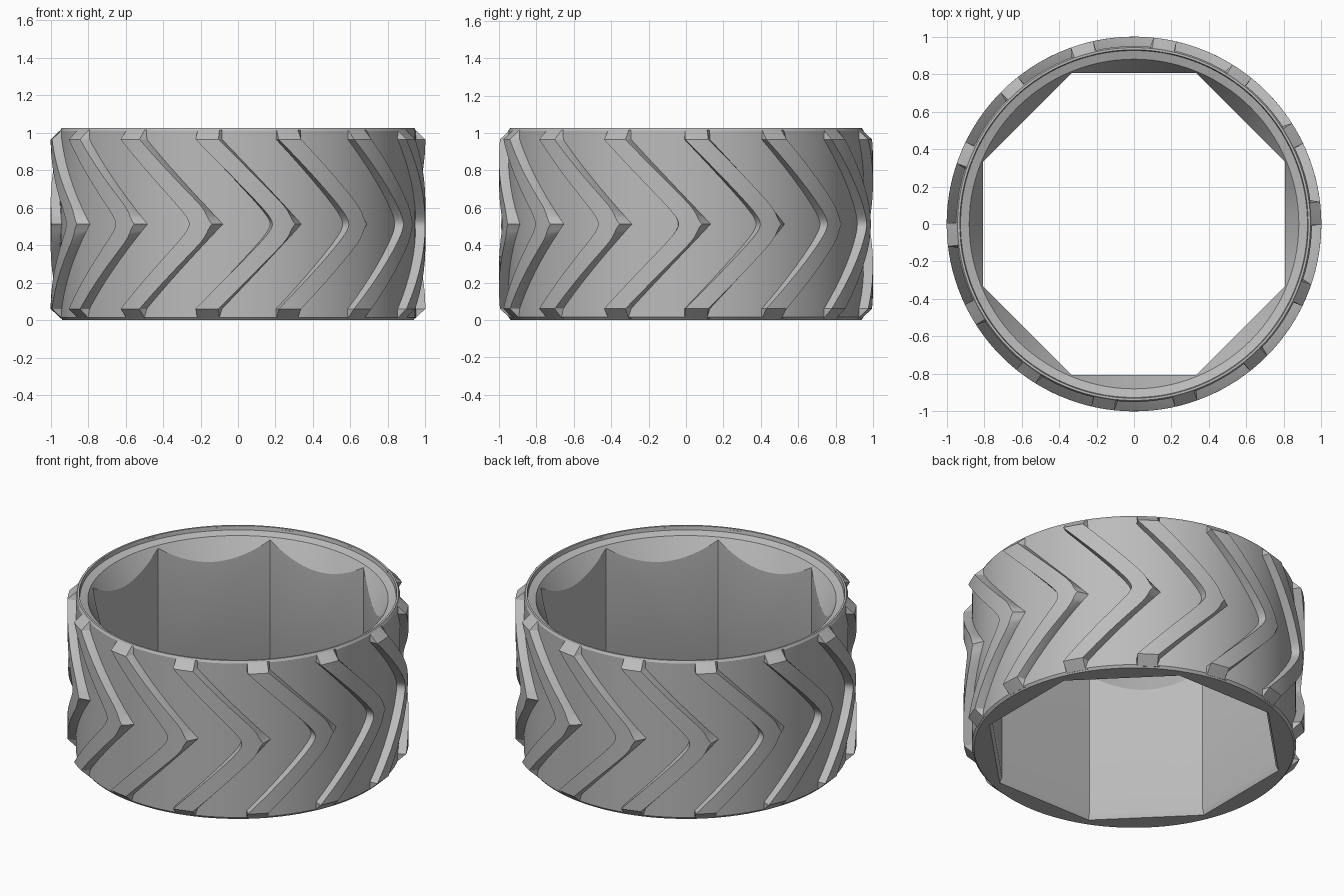
import bpy, bmesh, math

if "Cube" in bpy.data.objects:
    bpy.data.objects.remove(bpy.data.objects["Cube"])

H = 1.025            # tyre height
MID = H / 2
LUGS = 14
SEG = 112

grey = bpy.data.materials.new("rubber_grey")
grey.diffuse_color = (0.5, 0.5, 0.5, 1)
grey.use_nodes = True
grey.node_tree.nodes["Principled BSDF"].inputs["Base Color"].default_value = grey.diffuse_color


def polar(r, a, z):
    return (r * math.cos(a), r * math.sin(a), z)


def finish(bm, name):
    bmesh.ops.recalc_face_normals(bm, faces=bm.faces)
    me = bpy.data.meshes.new(name)
    bm.to_mesh(me)
    bm.free()
    ob = bpy.data.objects.new(name, me)
    bpy.context.collection.objects.link(ob)
    me.materials.append(grey)
    return ob


def shade(ob, deg):
    bpy.ops.object.select_all(action='DESELECT')
    ob.select_set(True)
    bpy.context.view_layer.objects.active = ob
    bpy.ops.object.shade_smooth_by_angle(angle=math.radians(deg))


def stacked_rings(name, profile, seg, turn=0.0):
    """Closed solid from (radius, height) rings, capped at both ends."""
    bm = bmesh.new()
    rings = [[bm.verts.new(polar(r, turn + 2 * math.pi * i / seg, z)) for i in range(seg)]
             for r, z in profile]
    for a, b in zip(rings, rings[1:]):
        for i in range(seg):
            j = (i + 1) % seg
            bm.faces.new((a[i], a[j], b[j], b[i]))
    bm.faces.new(rings[0])
    bm.faces.new(rings[-1])
    return finish(bm, name)


# tyre body: bevelled drum with a raised lip and a conical recess on top
body = stacked_rings("tyre_body", [
    (0.937, 0), (0.95, 0.015), (0.95, H - 0.015), (0.942, H), (0.93, H),
    (0.926, 1.0), (0.88, 0.985), (0.79, 0.83)], SEG)

# octagonal hub opening, slightly flared at the bottom
k = 1 / math.cos(math.pi / 8)
hole = stacked_rings("hub_cutter", [
    (0.82 * k, -0.1), (0.82 * k, 0), (0.805 * k, 0.035), (0.805 * k, 1.3)], 8, math.pi / 8)
cut = body.modifiers.new("hub_opening", 'BOOLEAN')
cut.operation = 'DIFFERENCE'
cut.solver = 'EXACT'
cut.object = hole
bpy.context.view_layer.objects.active = body
bpy.ops.object.modifier_apply(modifier=cut.name)
bpy.data.objects.remove(hole)
shade(body, 25)


# tread lugs: chevrons swept along the height, mirrored about the middle
def lug_section(z):
    """Trailing angle, leading top angle, leading base angle, outer radius."""
    d = abs(z - MID)
    s = min(d, 0.4525)                               # ends run straight up
    trail = 13.0 - 57.5 * (math.sqrt(s * s + 0.0018))
    tip = math.exp(-(d / 0.06) ** 2)
    lead = 20.0 - 57.5 * s - 2.2 * tip
    base = lead + 0.9 + 2.2 * tip
    edge = 0.4525
    r = 1.0 if d <= edge else 1.0 - (d - edge) / 0.052 * 0.055
    return trail, lead, base, r


half = [0, 0.01, 0.02, 0.035, 0.05, 0.07, 0.1, 0.14, 0.19, 0.25, 0.31, 0.37, 0.42, 0.4525, 0.5045]
heights = [MID - d for d in reversed(half)] + [MID + d for d in half[1:]]
STEPS = 4

bm = bmesh.new()
for n in range(LUGS):
    turn = -90 + n * 360 / LUGS
    loops = []
    for z in heights:
        trail, lead, base, r = lug_section(z)
        pts = [(0.93, trail - 0.3)]
        pts += [(r, trail + (lead - trail) * i / STEPS) for i in range(STEPS + 1)]
        pts += [(min(r, 0.949), base), (0.93, base)]
        loops.append([bm.verts.new(polar(q, math.radians(turn + a), z)) for q, a in pts])
    for a, b in zip(loops, loops[1:]):
        for i in range(len(a)):
            j = (i + 1) % len(a)
            bm.faces.new((a[i], a[j], b[j], b[i]))
    bm.faces.new(loops[0])
    bm.faces.new(loops[-1])
lugs = finish(bm, "tread_lugs")
shade(lugs, 28)
